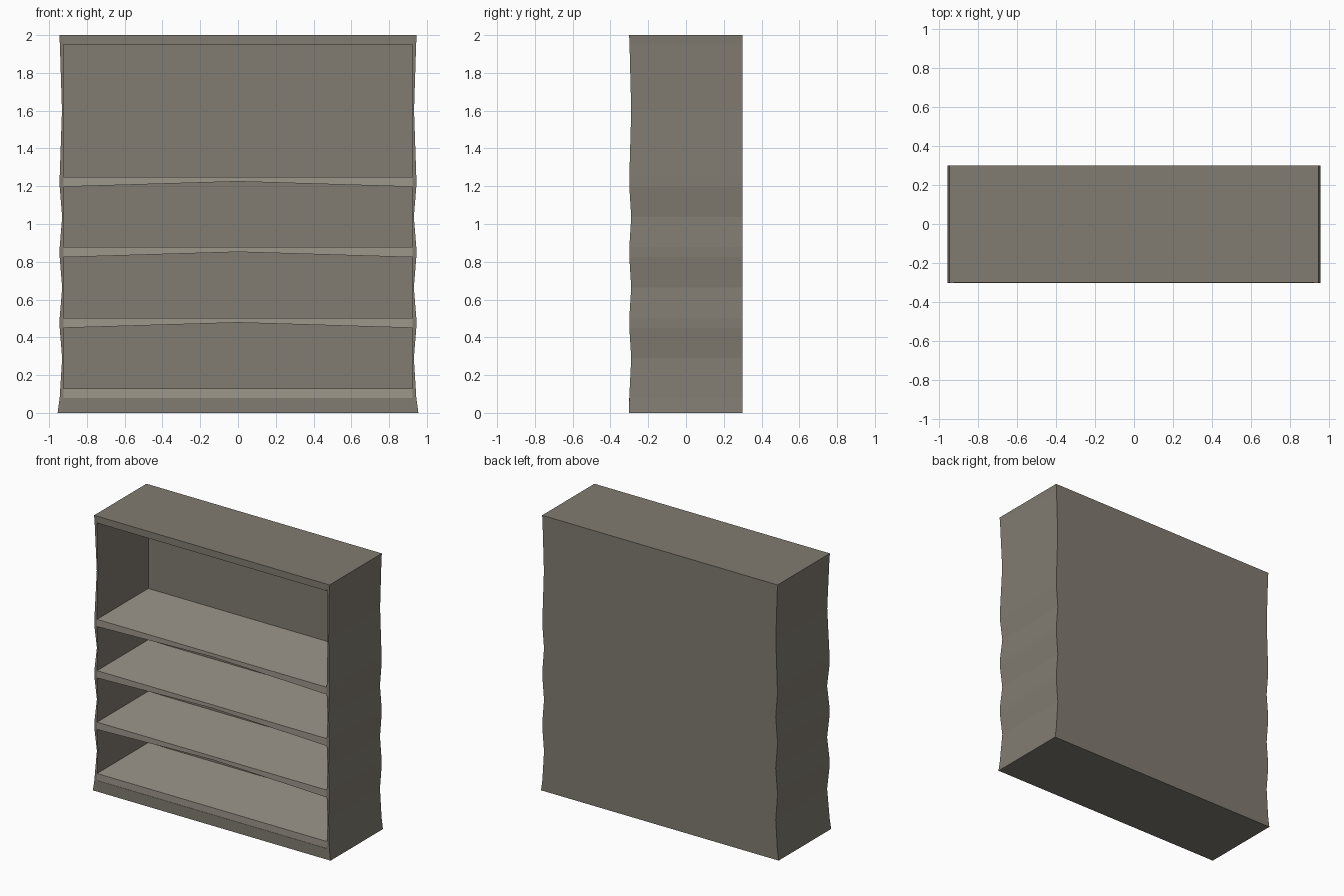
import bpy

if "Cube" in bpy.data.objects:
    bpy.data.objects.remove(bpy.data.objects["Cube"])

def material(name, rgb):
    m = bpy.data.materials.new(name)
    m.diffuse_color = (*rgb, 1)
    m.use_nodes = True
    m.node_tree.nodes["Principled BSDF"].inputs["Base Color"].default_value = m.diffuse_color
    return m

frame_mat = material("frame_wood", (0.22, 0.20, 0.165))
shelf_mat = material("shelf_wood", (0.34, 0.31, 0.26))

def make(name, verts, faces, mat):
    me = bpy.data.meshes.new(name)
    me.from_pydata(verts, [], faces)
    me.materials.append(mat)
    ob = bpy.data.objects.new(name, me)
    bpy.context.collection.objects.link(ob)
    return ob

def loft(name, rings, mat):
    """Join equal rings of points into a capped solid."""
    n = len(rings[0])
    faces = [tuple(reversed(range(n)))]
    for r in range(len(rings) - 1):
        for i in range(n):
            j = (i + 1) % n
            faces.append((r*n + i, r*n + j, (r+1)*n + j, (r+1)*n + i))
    faces.append(tuple((len(rings)-1)*n + i for i in range(n)))
    return make(name, [p for ring in rings for p in ring], faces, mat)

def box(name, x, y0, y1, z0, z1, mat):
    ring = [(-x, y0), (x, y0), (x, y1), (-x, y1)]
    return loft(name, [[(a, b, z) for a, b in ring] for z in (z0, z1)], mat)

INNER, BACK, PANEL = 0.923, 0.30, 0.288
SHELVES = [1.25, 0.877, 0.503]          # shelf top heights

# worn side panels: widest at each shelf, pinched in between
levels = [(0, 0.955, -0.302), (0.08, 0.944, -0.30), (0.13, 0.941, -0.298)]
last = 0.13
for top in reversed(SHELVES):
    bottom = top - 0.053
    levels += [((last + bottom) / 2, 0.931, -0.29),
               (bottom, 0.944, -0.30), (top, 0.944, -0.30)]
    last = top
levels += [(1.60, 0.932, -0.29), (1.95, 0.943, -0.299), (2.0, 0.946, -0.301)]

rings = [[(INNER, y, z), (x, y, z), (x, BACK, z), (INNER, BACK, z)]
         for z, x, y in levels]
for name, s in (("right_side", 1), ("left_side", -1)):
    rs = [[(s*x, y, z) for x, y, z in (r if s > 0 else r[::-1])] for r in rings]
    loft(name, rs, frame_mat)

# top, back and plinth
box("top_board", INNER, -0.30, BACK, 1.95, 2.0, frame_mat)
box("back_panel", INNER, PANEL, BACK, 0.08, 1.95, frame_mat)
box("plinth", INNER, -0.301, BACK, 0, 0.08, frame_mat)

# bottom shelf, and upper shelves with an arched underside
box("bottom_shelf", INNER, -0.299, PANEL, 0.08, 0.13, shelf_mat)
for i, z in enumerate(SHELVES):
    prof = [(-INNER, z - 0.053), (0, z - 0.025), (INNER, z - 0.053),
            (INNER, z), (-INNER, z)]
    loft(f"shelf_{i + 1}", [[(x, y, h) for x, h in reversed(prof)]
                            for y in (-0.299, PANEL)], shelf_mat)
